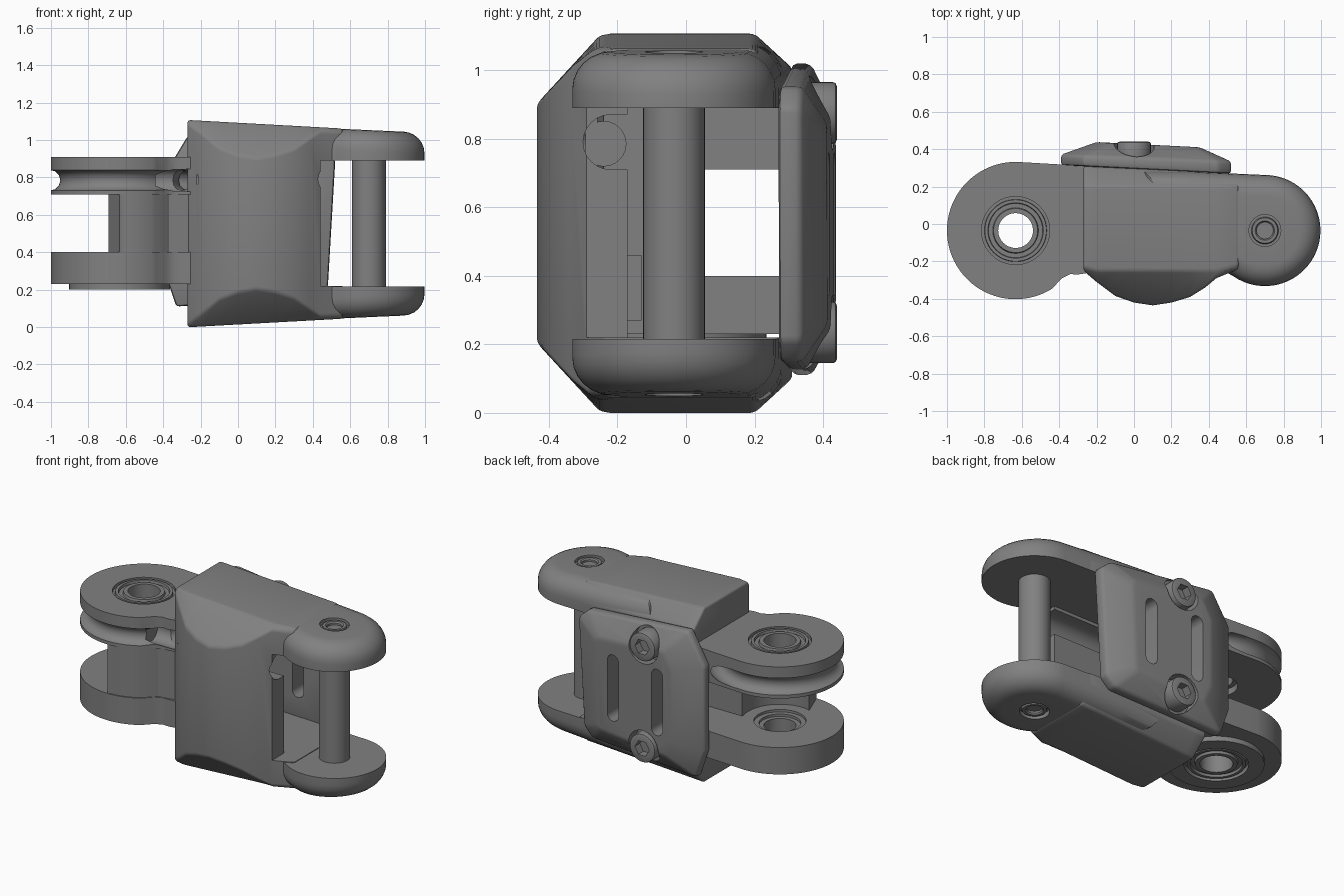
import bpy, bmesh, math
from mathutils import Vector, Matrix

if "Cube" in bpy.data.objects:
    bpy.data.objects.remove(bpy.data.objects["Cube"], do_unlink=True)

grey = bpy.data.materials.new("machined_grey")
grey.use_nodes = True
grey.diffuse_color = (0.22, 0.22, 0.22, 1)
grey.node_tree.nodes["Principled BSDF"].inputs["Base Color"].default_value = (0.22, 0.22, 0.22, 1)

MID = 0.553             # height of the symmetry plane
HUB = (-0.633, -0.035)  # left joint axis
PIN = (0.70, -0.035)    # right joint axis


def finish(name, bm):
    bmesh.ops.recalc_face_normals(bm, faces=bm.faces)
    mesh = bpy.data.meshes.new(name)
    bm.to_mesh(mesh)
    bm.free()
    mesh.materials.append(grey)
    ob = bpy.data.objects.new(name, mesh)
    bpy.context.collection.objects.link(ob)
    return ob


def loft(name, rings):
    """Closed skin through rings with equal point counts."""
    bm = bmesh.new()
    vs = [[bm.verts.new(p) for p in r] for r in rings]
    n = len(vs[0])
    for a, b in zip(vs, vs[1:]):
        for i in range(n):
            j = (i + 1) % n
            bm.faces.new((a[i], a[j], b[j], b[i]))
    bm.faces.new(vs[0])
    bm.faces.new(vs[-1])
    return finish(name, bm)


def prism(name, outline, z0, z1):
    return loft(name, [[(x, y, z) for x, y in outline] for z in (z0, z1)])


def box(name, x0, x1, y0, y1, z0, z1):
    return prism(name, [(x0, y0), (x1, y0), (x1, y1), (x0, y1)], z0, z1)


def arc(c, r, a0, a1, n):
    angles = [math.radians(a0 + (a1 - a0) * i / n) for i in range(n + 1)]
    return [(c[0] + r * math.cos(a), c[1] + r * math.sin(a)) for a in angles]


def disc(name, c, r, z0, z1, n=48):
    return prism(name, arc(c, r, 0, 360 - 360 / n, n - 1), z0, z1)


def lathe(name, c, profile, n=48):
    """Revolve a closed (radius, z) profile about a vertical axis."""
    bm = bmesh.new()
    rings = [[bm.verts.new((x, y, z)) for x, y in arc(c, r, 0, 360 - 360 / n, n - 1)] for r, z in profile]
    for k, a in enumerate(rings):
        b = rings[(k + 1) % len(rings)]
        for i in range(n):
            j = (i + 1) % n
            bm.faces.new((a[i], a[j], b[j], b[i]))
    return finish(name, bm)


def bake(ob):
    mesh = bpy.data.meshes.new_from_object(ob.evaluated_get(bpy.context.evaluated_depsgraph_get()))
    ob.modifiers.clear()
    ob.data = mesh


def cut(ob, *cutters):
    for c in cutters:
        m = ob.modifiers.new("cut", "BOOLEAN")
        m.operation, m.solver, m.object = "DIFFERENCE", "EXACT", c
        bake(ob)
        bpy.data.objects.remove(c, do_unlink=True)
    return ob


def bevel(ob, width, segments=3, angle=30):
    m = ob.modifiers.new("bevel", "BEVEL")
    m.width, m.segments, m.limit_method = width, segments, "ANGLE"
    m.angle_limit = math.radians(angle)
    bake(ob)
    return ob


def turn_to_back(ob, x, z):
    """Stand a vertical part up so its axis points along +y at x, z."""
    ob.data.transform(Matrix.Translation((x, 0, z)) @ Matrix.Rotation(math.radians(-90), 4, "X"))
    return ob


# Main housing: faceted section swept along x, bulging at the front
fronts = [(-0.27, -0.25), (-0.2, -0.31), (-0.1, -0.385), (0, -0.42), (0.1, -0.435), (0.2, -0.42),
          (0.3, -0.39), (0.38, -0.34), (0.44, -0.29), (0.56, -0.24)]
rings = []
for x, f in fronts:
    h = 0.553 - 0.055 * (x + 0.25)
    side = min(0.35 + (f + 0.435) * 1.08, h - 0.02)
    back = 0.31 - 0.05 * (x + 0.27)
    half = [(f, side), (max(-0.25, f + 0.02), h), (0.2, h), (back, h - 0.1)]
    rings.append([(x, y, MID + z) for y, z in half] + [(x, y, MID - z) for y, z in reversed(half)])
housing = bevel(loft("housing", rings), 0.05)
channel_shape = arc((-0.22, 0.79), 0.08, 90, 270, 12) + arc((0.01, 0.79), 0.08, -90, 90, 12)
channel = loft("channel", [[(x, y, z) for y, z in channel_shape] for x in (-0.22, 0.5)])
cut(housing, box("cavity", -0.5, 0.8, -0.17, 0.6, 0.22, 0.89),
    box("fork_gap", 0.44, 0.9, -0.6, 0.6, 0.22, 0.89), channel)

# Fork arms: rounded tongues around the pin, one mirrored below
arm_outline = arc(PIN, 0.297, -125, 85, 32) + [(0.3, 0.28), (0.05, 0.285), (0.05, -0.24), (0.46, -0.24)]
for name, s in (("upper_arm", 1), ("lower_arm", -1)):
    arm = prism(name, arm_outline, 0.337, 0.50)
    bm = bmesh.new()
    bm.from_mesh(arm.data)
    rim = [e for e in bm.edges if all(v.co.z > 0.49 for v in e.verts)]
    bmesh.ops.bevel(bm, geom=rim, offset=0.11, segments=6, profile=0.5, affect="EDGES")
    for v in bm.verts:
        if v.co.z > 0.34:
            v.co.z -= 0.045 * (v.co.x - PIN[0])
        v.co.z = MID + s * v.co.z
    bmesh.ops.recalc_face_normals(bm, faces=bm.faces)
    bm.to_mesh(arm.data)
    bm.free()
    z0, z1 = sorted((MID + s * 0.475, MID + s * 0.6))
    cut(arm, disc("recess", PIN, 0.085, z0, z1))
    top = MID + s * 0.495
    low = MID + s * 0.465
    lathe(name + "_screw", PIN, [(0.045, low), (0.045, top - s * 0.008), (0.052, top), (0.068, top), (0.075, low)])

# Joint pin
disc("joint_pin", PIN, 0.09, 0.18, 0.93)

# Hub discs with their necks into the housing
hub_outline = arc(HUB, 0.367, 88, 302, 60) + [(-0.385, -0.29), (-0.34, -0.268), (-0.3, -0.27),
                                             (-0.1, -0.24), (-0.1, 0.285), (-0.25, 0.31)]
upper = prism("upper_hub", hub_outline, 0.71, 0.91)
groove = lathe("groove", HUB, [(0.372 + 0.055 * math.cos(math.radians(a)), 0.785 + 0.055 * math.sin(math.radians(a)))
                               for a in range(0, 360, 30)], 64)
tunnel = loft("tunnel", [[(x, y, z) for y, z in arc((-0.24, 0.785), 0.065, 0, 345, 23)] for x in (-0.44, 0.1)])
cut(upper, groove, tunnel, disc("bore", HUB, 0.12, 0.6, 1), disc("seat", HUB, 0.182, 0.89, 1))
lower = prism("lower_hub", hub_outline, 0.23, 0.40)
cut(lower, disc("bore", HUB, 0.12, 0.1, 0.5), disc("seat", HUB, 0.15, 0.385, 0.5))
lathe("hub_boss", HUB, [(0.27, 0.24), (0.27, 0.20), (0.182, 0.20), (0.182, 0.24)])

# Bearings: stepped rings in both hubs
for name, face, inner in (("upper_bearing", 0.908, 0.75), ("lower_bearing", 0.205, 0.37)):
    d = 0.015 if face > inner else -0.015
    lathe(name, HUB, [(0.093, inner), (0.093, face), (0.118, face), (0.122, face - d), (0.145, face - d),
                      (0.148, face), (0.165, face), (0.168, face - 2 * d), (0.12, face - 2 * d), (0.12, inner)])

# Web joining the two hubs along the front
web_outline = ([(HUB[0] - 0.06, -0.24), (HUB[0], -0.40)] + arc(HUB, 0.36, -88, -58, 8) +
               [(-0.37, -0.27), (-0.1, -0.22), (-0.1, 0.04), (-0.42, 0.04)] + arc(HUB, 0.22, 15, -100, 14))
prism("hub_web", web_outline, 0.39, 0.72)
box("inner_stop", -0.12, 0.1, -0.19, -0.13, 0.27, 0.46)

# Back cover: bevelled plate with two slots
outer = [(0.48, 0.21), (0.52, 0.89), (0.45, 0.95), (-0.27, 1.02), (-0.39, 0.82), (-0.39, 0.29), (-0.33, 0.11), (0.42, 0.15)]
inner = [(0.33, 0.28), (0.35, 0.81), (0.33, 0.84), (-0.14, 0.88), (-0.2, 0.77), (-0.2, 0.34), (-0.15, 0.23), (0.31, 0.26)]
cover = loft("back_cover", [
    [(x, 0.295 - 0.05 * x, z) for x, z in outer],
    [(x, 0.355 - 0.04 * x, z) for x, z in outer],
    [(x, 0.428 - 0.05 * x, z) for x, z in inner]])
bevel(cover, 0.015, 2, 15)
for x in (-0.1, 0.22):
    slot = arc((x, 0.72), 0.04, 0, 180, 10) + arc((x, 0.38), 0.04, 180, 360, 10)
    cut(cover, loft("slot", [[(px, y, pz) for px, pz in slot] for y in (0.2, 0.6)]))

# Cover screws with hex sockets, sunk in clearance pockets
for name, z in (("upper_cover_screw", 0.875), ("lower_cover_screw", 0.235)):
    cut(cover, turn_to_back(disc("pocket", (0, 0), 0.108, 0.345, 0.6), 0, z))
    screw = bevel(disc(name, (0, 0), 0.09, 0.31, 0.44, 32), 0.012, 2)
    cut(screw, disc("socket", (0, 0), 0.05, 0.39, 0.6, 6))
    turn_to_back(screw, 0, z)

# Smooth shading with crisp edges
for ob in bpy.context.scene.objects:
    ob.select_set(ob.type == "MESH")
    if ob.type == "MESH":
        bpy.context.view_layer.objects.active = ob
bpy.ops.object.shade_smooth_by_angle(angle=math.radians(32))
